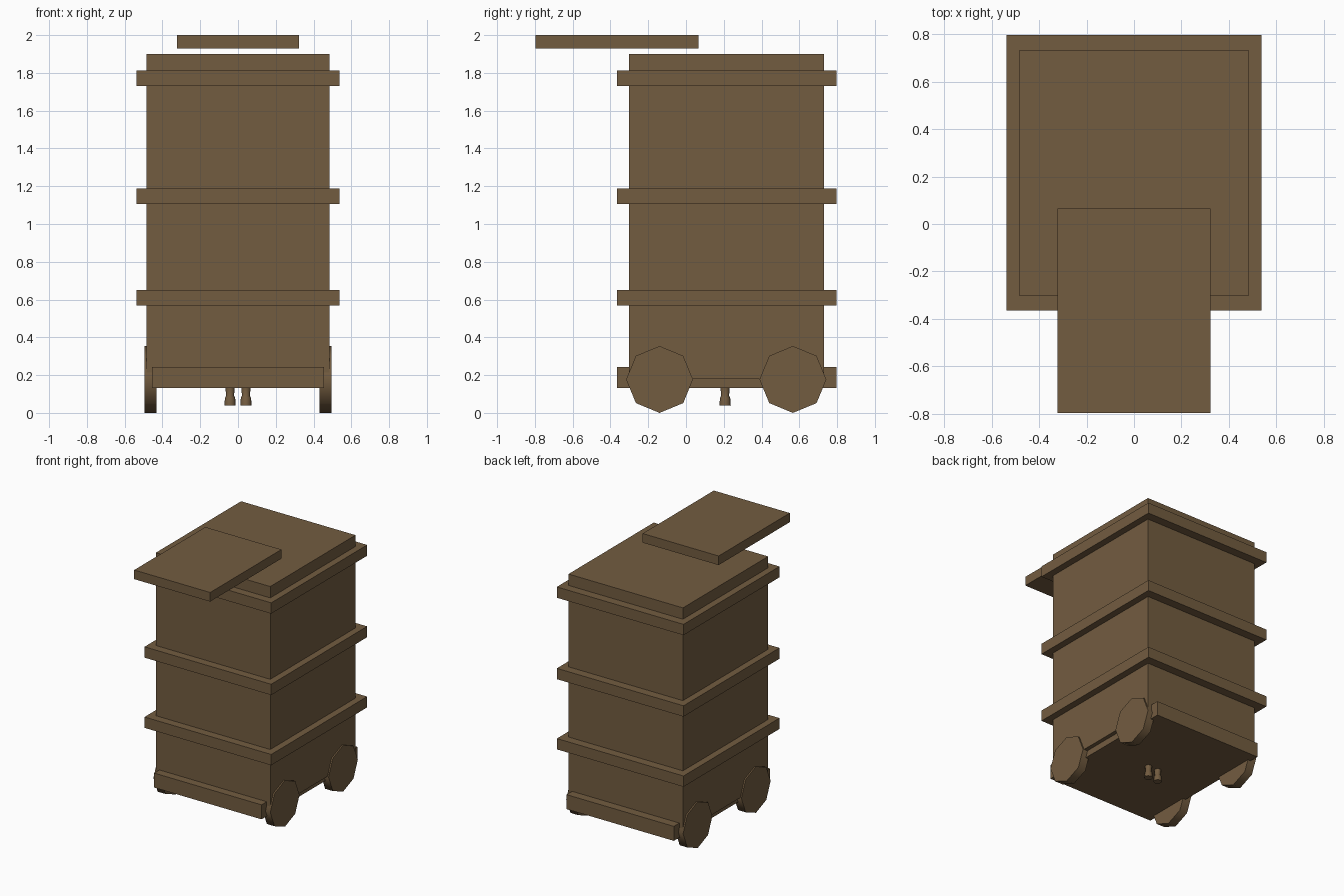
import bpy
import bmesh
from math import pi
from mathutils import Matrix

old = bpy.data.objects.get("Cube")
if old:
    bpy.data.objects.remove(old, do_unlink=True)

# Single wood-brown colour
brown = bpy.data.materials.new("wood_brown")
brown.use_nodes = True
colour = (0.171, 0.107, 0.051, 1)
brown.diffuse_color = colour
brown.node_tree.nodes["Principled BSDF"].inputs["Base Color"].default_value = colour


def finish(name, bm, smooth_angle=None):
    bmesh.ops.recalc_face_normals(bm, faces=bm.faces)
    mesh = bpy.data.meshes.new(name)
    bm.to_mesh(mesh)
    bm.free()
    mesh.materials.append(brown)
    obj = bpy.data.objects.new(name, mesh)
    bpy.context.collection.objects.link(obj)
    if smooth_angle:
        bpy.ops.object.select_all(action="DESELECT")
        obj.select_set(True)
        bpy.context.view_layer.objects.active = obj
        bpy.ops.object.shade_smooth_by_angle(angle=smooth_angle)
    return obj


def box(name, half_width, y_range, z_range):
    """Box centred on x, given its y and z extents."""
    (y0, y1), (z0, z1) = y_range, z_range
    bm = bmesh.new()
    place = Matrix.Translation((0, (y0 + y1) / 2, (z0 + z1) / 2))
    size = Matrix.Diagonal((2 * half_width, y1 - y0, z1 - z0, 1))
    bmesh.ops.create_cube(bm, size=1, matrix=place @ size)
    return finish(name, bm)


def wheel(name, x, y):
    """Octagonal disc with a corner pointing straight down."""
    bm = bmesh.new()
    bmesh.ops.create_cone(
        bm, cap_ends=True, segments=8, radius1=0.177, radius2=0.177, depth=0.065,
        matrix=Matrix.Translation((x, y, 0.177)) @ Matrix.Rotation(pi / 2, 4, "Y"))
    return finish(name, bm, pi / 3)


def nozzle(name, x, y):
    """Small turned spout lofted through rings of (radius, height)."""
    bm = bmesh.new()
    rings = []
    for radius, z in ((0.03, 0.04), (0.027, 0.08), (0.021, 0.09), (0.025, 0.14)):
        rings.append(bmesh.ops.create_circle(
            bm, segments=8, radius=radius, matrix=Matrix.Translation((x, y, z)))["verts"])
    for low, high in zip(rings, rings[1:]):
        for i in range(8):
            j = (i + 1) % 8
            bm.faces.new((low[i], low[j], high[j], high[i]))
    bm.faces.new(rings[0])
    bm.faces.new(rings[-1])
    return finish(name, bm, pi / 3)


# Main cabinet and base plate
outer_y = (-0.365, 0.797)
box("cabinet_body", 0.485, (-0.302, 0.73), (0.18, 1.9))
box("base_plate", 0.455, outer_y, (0.132, 0.243))

# Trim bands
for label, z0 in (("lower", 0.568), ("middle", 1.106), ("upper", 1.73)):
    box(label + "_band", 0.537, outer_y, (z0, z0 + 0.083))

# Floating lid board
box("lid_board", 0.322, (-0.797, 0.065), (1.93, 2.0))

# Wheels and nozzles on both sides
for side, sign in (("left", 1), ("right", -1)):
    wheel("front_wheel_" + side, sign * 0.463, -0.14)
    wheel("back_wheel_" + side, sign * 0.463, 0.566)
    nozzle("nozzle_" + side, sign * 0.042, 0.207)
